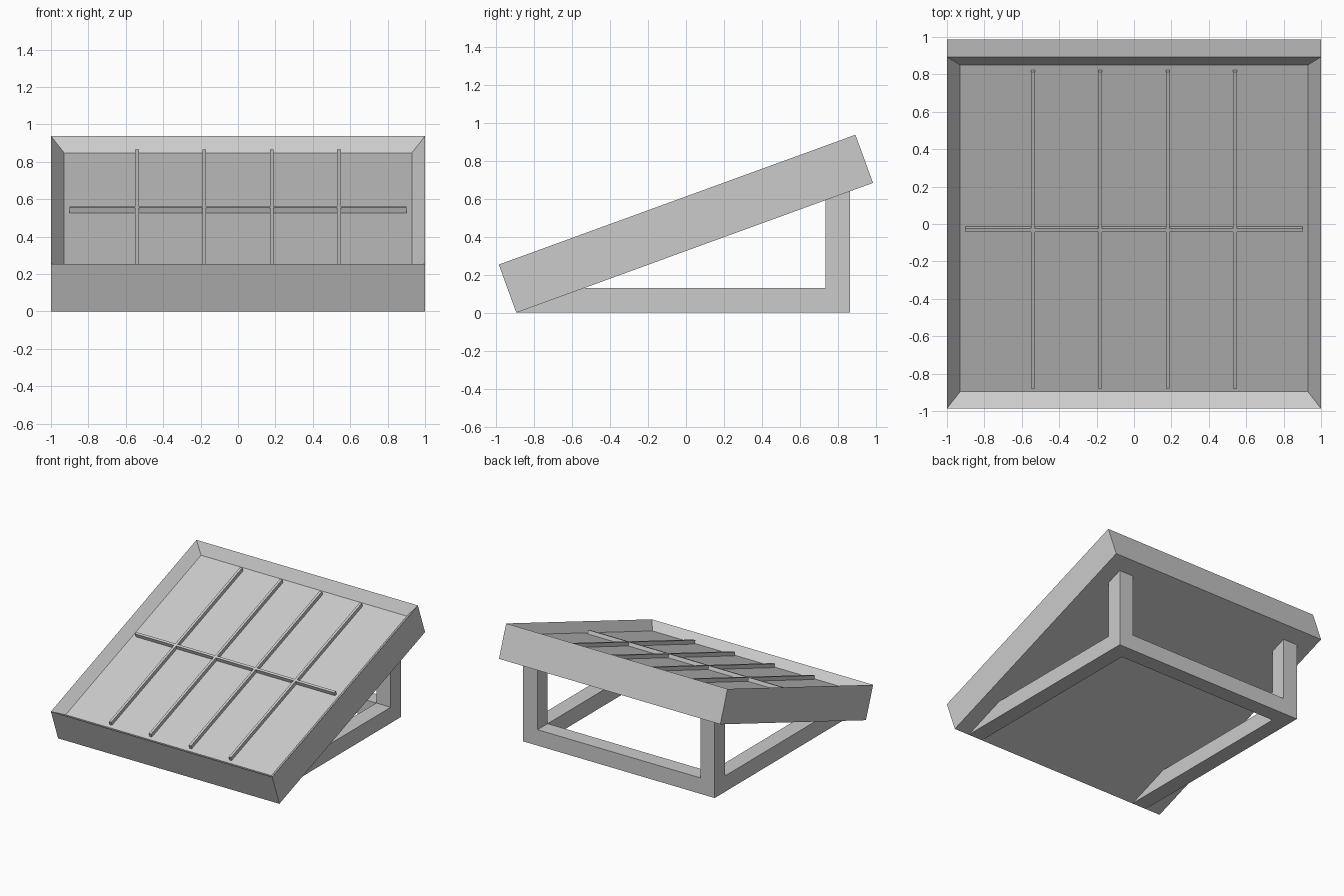
import bpy, bmesh
from math import radians, tan
from mathutils import Matrix, Vector

if "Cube" in bpy.data.objects:
    bpy.data.objects.remove(bpy.data.objects["Cube"])

TILT = radians(20)
Y0 = -0.894                      # front lower edge of the tilted panel
SLOPE = Matrix.Translation((0, Y0, 0)) @ Matrix.Rotation(TILT, 4, 'X')


def finish(name, bm, matrix=None):
    bmesh.ops.recalc_face_normals(bm, faces=bm.faces)
    me = bpy.data.meshes.new(name)
    bm.to_mesh(me)
    bm.free()
    ob = bpy.data.objects.new(name, me)
    if matrix:
        ob.matrix_world = matrix
    bpy.context.collection.objects.link(ob)
    return ob


def box_bm(lo, hi):
    lo, hi = Vector(lo), Vector(hi)
    bm = bmesh.new()
    bmesh.ops.create_cube(bm, size=1)
    bmesh.ops.scale(bm, vec=hi - lo, verts=bm.verts)
    bmesh.ops.translate(bm, vec=(lo + hi) / 2, verts=bm.verts)
    return bm


# Tilted panel with a raised rim around a shallow recess
bm = box_bm((-1, 0, 0), (1, 2, 0.27))
bm.normal_update()
top = max(bm.faces, key=lambda f: f.normal.z)
bmesh.ops.inset_region(bm, faces=[top], thickness=0.1)
bmesh.ops.translate(bm, vec=(0, 0, -0.07), verts=top.verts)
finish("panel_frame", bm, SLOPE)

# Long divider bars
bars = [-0.54, -0.18, 0.18, 0.54]
for i, x in enumerate(bars):
    finish(f"long_divider_{i + 1}",
           box_bm((x - 0.01, 0.1, 0.2), (x + 0.01, 1.9, 0.23)), SLOPE)

# Cross divider, in pieces between the long bars
edges = [-0.91] + bars + [0.91]
for i, (a, b) in enumerate(zip(edges, edges[1:])):
    finish(f"cross_divider_{i + 1}",
           box_bm((a + 0.01, 0.99, 0.2), (b - 0.01, 1.01, 0.23)), SLOPE)

# Side supports: floor rail and back post cut to meet the panel underside
W, OUT = 0.13, 0.865


def under(y):
    return (y - Y0) * tan(TILT)


profile = [(Y0, 0), (OUT, 0), (OUT, under(OUT)), (OUT - W, under(OUT - W)),
           (OUT - W, W), (Y0 + W / tan(TILT), W)]
for side, x in (("left", -OUT), ("right", OUT - W)):
    bm = bmesh.new()
    face = bm.faces.new([bm.verts.new((x, y, z)) for y, z in profile])
    ext = bmesh.ops.extrude_face_region(bm, geom=[face], use_keep_orig=True)
    bmesh.ops.translate(bm, vec=(W, 0, 0), verts=[
        v for v in ext["geom"] if isinstance(v, bmesh.types.BMVert)])
    finish(f"{side}_support", bm)

# Back floor rail
finish("back_rail", box_bm((-OUT + W, OUT - W, 0), (OUT - W, OUT, W)))
